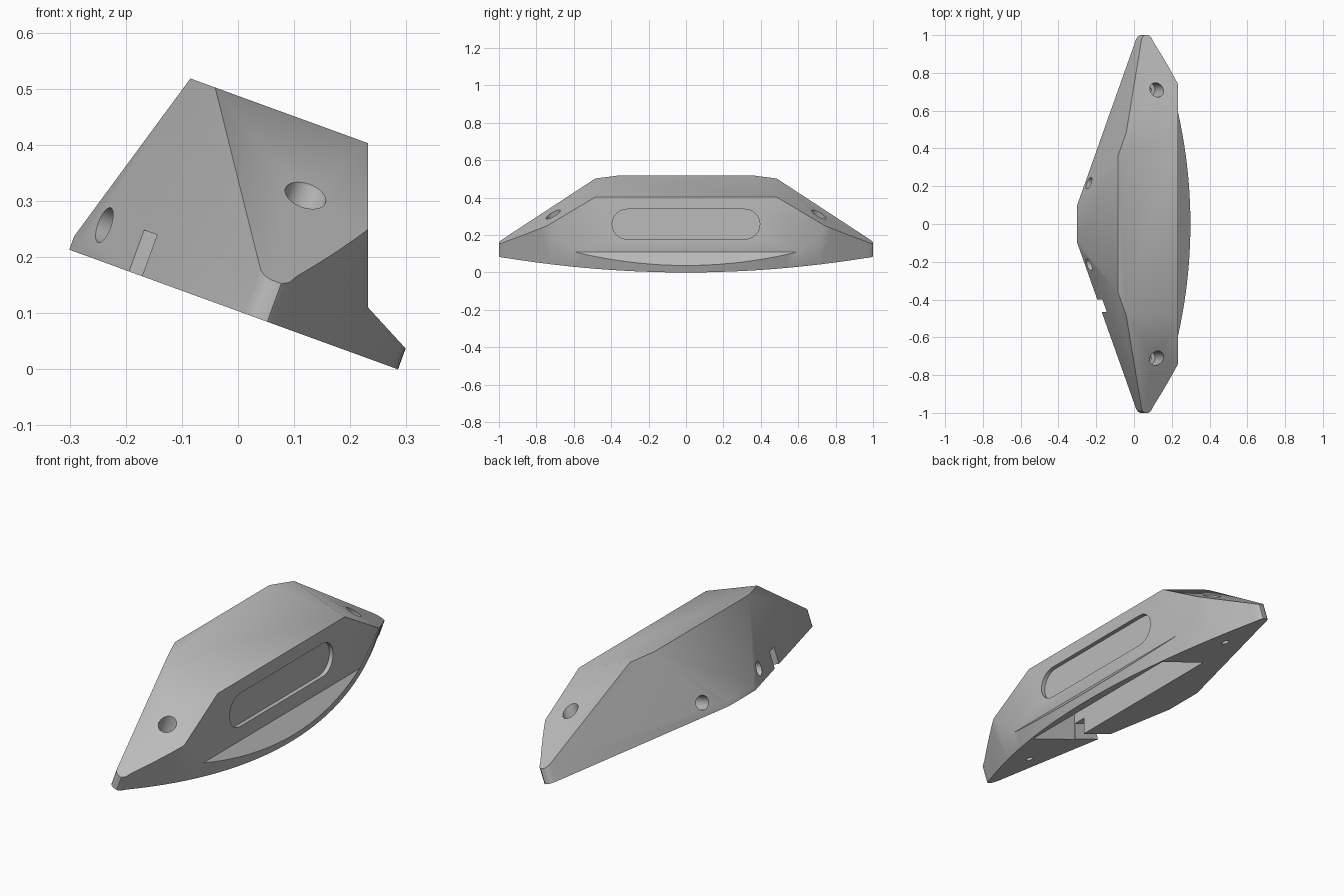
import bpy, bmesh, math
from mathutils import Matrix, Vector

if "Cube" in bpy.data.objects:
    bpy.data.objects.remove(bpy.data.objects["Cube"])

TILT = Matrix.Rotation(math.radians(20), 4, 'Y')   # body leans forward
BASE, TOP = 0.0975, 0.458                          # heights along the tilted axis

grey = bpy.data.materials.new("light grey")
grey.use_nodes = True
grey.diffuse_color = (0.5, 0.5, 0.5, 1)
grey.node_tree.nodes["Principled BSDF"].inputs["Base Color"].default_value = (0.5, 0.5, 0.5, 1)


def prism(points, offset):
    """Closed solid: a polygon of 3D points swept along an offset."""
    bm = bmesh.new()
    face = bm.faces.new([bm.verts.new(p) for p in points])
    moved = bmesh.ops.extrude_face_region(bm, geom=[face])["geom"]
    bmesh.ops.translate(bm, vec=Vector(offset),
                        verts=[v for v in moved if isinstance(v, bmesh.types.BMVert)])
    bmesh.ops.recalc_face_normals(bm, faces=bm.faces)
    return bm


def make_object(name, bm, matrix=None):
    if matrix:
        bm.transform(matrix)
    mesh = bpy.data.meshes.new(name)
    bm.to_mesh(mesh)
    bm.free()
    mesh.materials.append(grey)
    obj = bpy.data.objects.new(name, mesh)
    bpy.context.collection.objects.link(obj)
    return obj


def clip(bm, point, normal):
    """Remove everything on the normal side of a plane and cap the cut."""
    geom = bm.verts[:] + bm.edges[:] + bm.faces[:]
    cut = bmesh.ops.bisect_plane(bm, geom=geom, plane_co=point, plane_no=normal, clear_outer=True)
    edges = [e for e in cut["geom_cut"] if isinstance(e, bmesh.types.BMEdge)]
    bmesh.ops.contextual_create(bm, geom=edges)
    bmesh.ops.recalc_face_normals(bm, faces=bm.faces)


def cylinder(radius, start, direction, length):
    direction = Vector(direction).normalized()
    bm = bmesh.new()
    bmesh.ops.create_cone(bm, cap_ends=True, segments=32, radius1=radius, radius2=radius, depth=length)
    turn = Vector((0, 0, 1)).rotation_difference(direction).to_matrix().to_4x4()
    bm.transform(Matrix.Translation(Vector(start) + direction * length / 2) @ turn)
    return bm


# Body outline: bowed front edge, rounded tips, tapering back
SEGMENTS = 32
bow = [(0.268 - 0.245 * y * y, y) for y in
       [0.96 * (2 * i / SEGMENTS - 1) for i in range(SEGMENTS + 1)]]
tip = [(0.033, 0.988), (0.02, 1.0), (0.0, 1.0), (-0.014, 0.993), (-0.023, 0.98)]
back = [(-0.3555, 0.1)]
half = tip + back
outline = bow + half + [(u, -y) for u, y in reversed(half)]
body_bm = prism([(u, y, BASE) for u, y in outline], (0, 0, TOP - BASE))

# Sloping ends and chamfered back
for side in (-1, 1):
    clip(body_bm, (0, side * 0.485, TOP), (0, side * 0.288, 0.515))
clip(body_bm, (-0.257, 0, TOP), (-0.332, 0, 0.0976))
body = make_object("body", body_bm, TILT)

cutters = []


def cutter(name, bm, matrix=None):
    obj = make_object(name, bm, matrix)
    obj.hide_render = True
    cutters.append(obj)


# Upright front face above a sloping lip
cutter("front_cutter", prism([(x, -1.5, z) for x, z in
       [(0.232, 0.11), (0.43, -0.106), (0.8, -0.1), (0.8, 1), (0.232, 1)]], (0, 3, 0)))

# Hollow underside
cutter("cavity_cutter", prism([(x, -0.468, z) for x, z in
       [(-0.03, -0.1), (0.222, -0.1), (0.222, 0.023), (0.195, 0.13), (0.195, 0.355), (-0.03, 0.44)]],
       (0, 0.936, 0)))

# Cable channel through the back wall on one side
cutter("channel_cutter", prism([(-0.6, y, w) for y, w in
       [(-0.465, 0), (-0.4, 0), (-0.4, 0.176), (-0.465, 0.176)]], (0.58, 0, 0)), TILT)

# Round-ended recess in the front face
R, STEPS = 0.08, 12
slot = []
for side in (1, -1):
    for i in range(STEPS + 1):
        a = math.pi * (i / STEPS - 0.5)
        slot.append((0.212, side * (0.315 + R * math.cos(a)), 0.258 + side * R * math.sin(a)))
cutter("slot_cutter", prism(slot, (0.2, 0, 0)))

# Counterbored screw holes in the ends and round holes in the back walls
for side, label in ((-1, "front"), (1, "rear")):
    cutter(label + "_counterbore", cylinder(0.038, (0.007, side * 0.71, 0.2), (0, 0, 1), 0.5), TILT)
    cutter(label + "_screw_hole", cylinder(0.018, (0.007, side * 0.71, 0), (0, 0, 1), 0.4), TILT)
    outward = Vector((-0.935, side * 0.353, 0))
    start = Vector((-0.3115, side * 0.216, 0.16)) - outward * 0.12
    cutter(label + "_back_hole", cylinder(0.033, start, outward, 0.3), TILT)

# Apply all the cuts
bpy.context.view_layer.objects.active = body
for obj in cutters:
    mod = body.modifiers.new(obj.name, 'BOOLEAN')
    mod.operation, mod.solver, mod.object = 'DIFFERENCE', 'EXACT', obj
    bpy.ops.object.modifier_apply(modifier=mod.name)
for obj in cutters:
    bpy.data.objects.remove(obj)

bpy.ops.object.select_all(action='DESELECT')
body.select_set(True)
bpy.ops.object.shade_smooth_by_angle(angle=math.radians(30))
